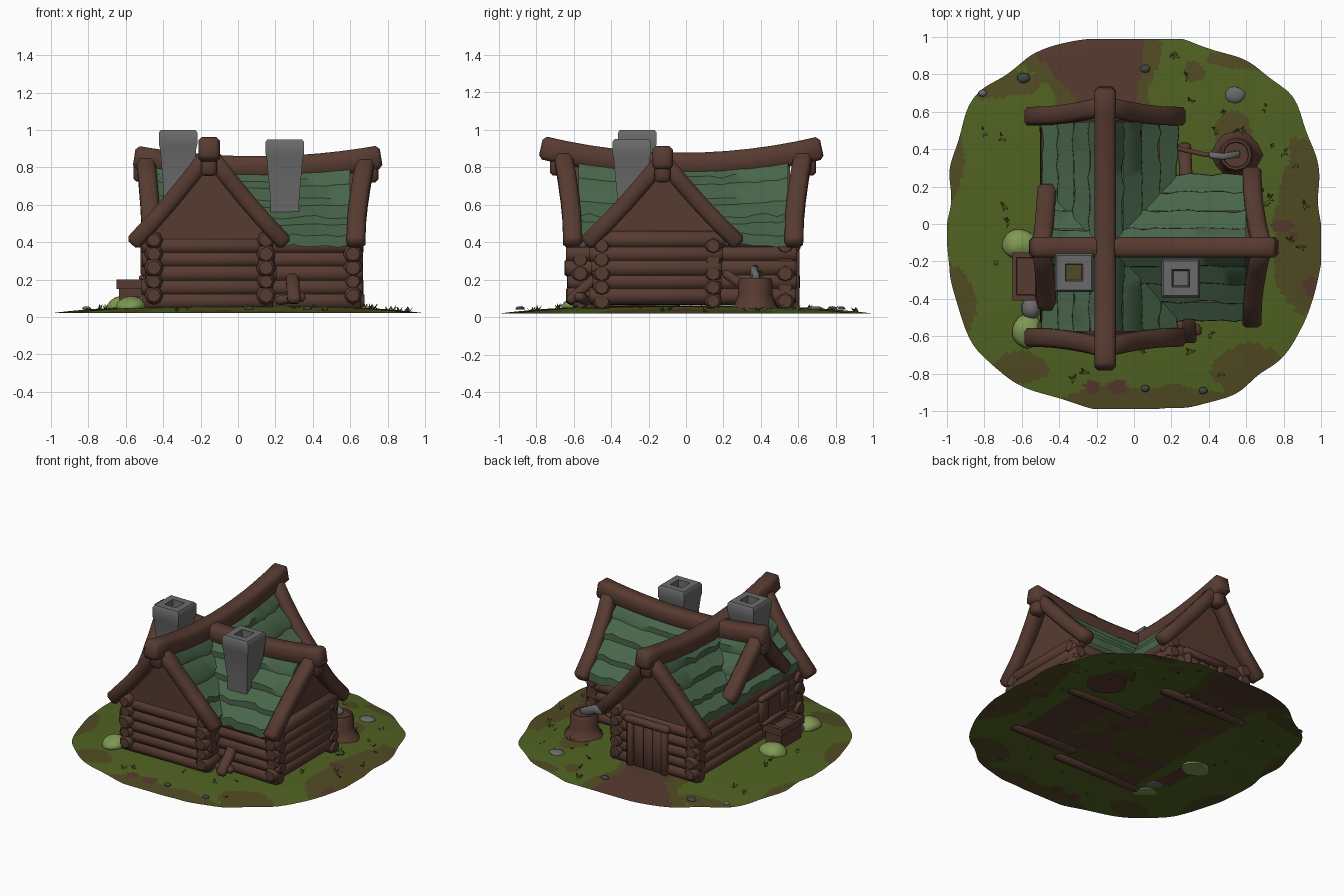
import bpy, bmesh, math, random
from mathutils import Vector, Matrix, noise

if "Cube" in bpy.data.objects:
    bpy.data.objects.remove(bpy.data.objects["Cube"])
random.seed(4)

def mat(name, r, g, b):
    lin = lambda c: ((c / 255 + 0.055) / 1.055) ** 2.4 if c > 10 else c / 255 / 12.92
    m = bpy.data.materials.new(name)
    m.diffuse_color = (lin(r), lin(g), lin(b), 1)
    m.use_nodes = True
    m.node_tree.nodes["Principled BSDF"].inputs["Base Color"].default_value = m.diffuse_color
    return m

WOOD = mat("wood brown", 87, 59, 49)
ROOF = mat("roof green", 73, 102, 75)
STONE = mat("stone grey", 106, 106, 106)
SLATE = mat("dark slate", 64, 72, 68)
GRASS = mat("grass green", 80, 98, 34)
OLIVE = mat("olive earth", 80, 74, 34)
DIRT = mat("dirt brown", 84, 57, 46)
BUSH = mat("bush light green", 126, 152, 82)

def finish(name, bm, mats, bevel=0.0, recalc=True):
    if recalc:
        bmesh.ops.recalc_face_normals(bm, faces=bm.faces)
    if bevel:
        es = [e for e in bm.edges if e.is_manifold and e.calc_face_angle(0) > 0.9]
        bmesh.ops.bevel(bm, geom=es, offset=bevel, segments=1, affect='EDGES', clamp_overlap=True)
    me = bpy.data.meshes.new(name)
    bm.to_mesh(me)
    bm.free()
    for m in mats:
        me.materials.append(m)
    o = bpy.data.objects.new(name, me)
    bpy.context.collection.objects.link(o)
    bpy.ops.object.select_all(action='DESELECT')
    o.select_set(True)
    bpy.context.view_layer.objects.active = o
    bpy.ops.object.shade_smooth_by_angle(angle=math.radians(50))
    return o

def loft(bm, rings):
    """Join closed rings of points and cap both ends."""
    vs = [[bm.verts.new(p) for p in r] for r in rings]
    n = len(vs[0])
    for a, b in zip(vs, vs[1:]):
        for i in range(n):
            bm.faces.new((a[i], a[(i + 1) % n], b[(i + 1) % n], b[i]))
    bm.faces.new(vs[0][::-1])
    bm.faces.new(vs[-1])

SQUARE = ((-1, -1), (1, -1), (1, 1), (-1, 1))
def beam(name, pts, side, w, h, m=WOOD, bevel=0.016):
    """Squared timber following pts; w along 'side', h across it."""
    pts, side = [Vector(p) for p in pts], Vector(side)
    rings = []
    for i, p in enumerate(pts):
        t = (pts[min(i + 1, len(pts) - 1)] - pts[max(i - 1, 0)]).normalized()
        up = side.cross(t).normalized()
        rings.append([p + side * (w / 2 * a) + up * (h / 2 * b) for a, b in SQUARE])
    bm = bmesh.new()
    loft(bm, rings)
    return finish(name, bm, [m], bevel)

def log_into(bm, a, b, r):
    """Round log with softened ends."""
    a, b = Vector(a), Vector(b)
    t = (b - a).normalized()
    s = t.cross(Vector((0, 0, 1))).normalized()
    u = s.cross(t)
    loft(bm, [[p + s * (q * math.cos(k * math.pi / 4)) + u * (q * math.sin(k * math.pi / 4))
               for k in range(8)]
              for p, q in ((a, r * .7), (a + t * .02, r), (b - t * .02, r), (b, r * .7))])

def box(name, lo, hi, m=WOOD, bevel=0.01):
    ym, zm = (lo[1] + hi[1]) / 2, (lo[2] + hi[2]) / 2
    return beam(name, [(lo[0], ym, zm), (hi[0], ym, zm)], (0, 1, 0),
                hi[1] - lo[1], hi[2] - lo[2], m, bevel)

# The two crossing wings: axis, ridge line position, ridge height curve
CX, CY = -0.155, -0.125
def P(axis, along, off, z):
    return Vector((CX + off, along, z)) if axis == 'y' else Vector((along, CY + off, z))
RIDGE = {'y': lambda s: 0.815 + 0.09 * ((s + .02) / 0.75) ** 2,
         'x': lambda s: 0.797 + 0.058 * ((s - .1) / 0.66) ** 2}

# Ground: thin domed sheet, coloured by path, house floor and patch rules
PATCHES = [(.93, 0, .17, .5), (.12, -.97, .5, .1), (.62, -.78, .2, .16), (-.95, -.4, .1, .2), (-.6, -.78, .13, .08),
           (-.97, .35, .06, .25), (-.72, .76, .2, .08), (.62, .88, .22, .05), (.32, .81, .06, .06), (.52, .5, .1, .1)]
BARE = [(.8, -.01, .06, .03), (.86, -.06, .04, .03), (.95, -.33, .05, .06), (-.23, -.87, .035, .035), (-.08, -.87, .04, .03)]
def ground_mat(c):
    n = noise.noise(Vector((c.x * 5, c.y * 5, 3.1)))
    inside = lambda l: any(math.hypot((c.x - x) / a, (c.y - y) / b) < 1 + .45 * n for x, y, a, b in l)
    if (-.45 < c.x < .15 and -.56 < c.y < .5) or (.1 < c.x < .6 and -.45 < c.y < .15):
        return 2 if n > .08 or c.x > .3 else 1
    lo, hi = -.33 - max(0, c.y - .68) * .75 + n * .1, .06 + n * .08
    if c.y > .48 and lo < c.x < hi:
        return 2
    if c.y > .45 and lo - .11 < c.x < hi + .07:
        return 1
    return 2 if inside(BARE) else 1 if inside(PATCHES) else 0

bm = bmesh.new()
NR, NS = 70, 240
rings = []
for j in range(1, NR + 1):
    ring = []
    for i in range(NS):
        a = 2 * math.pi * i / NS
        c, s = math.cos(a), math.sin(a)
        R = (abs(c) ** 2.5 + abs(s) ** 2.5) ** (-.4)
        R = min(R * (1.0 + .04 * noise.noise(Vector((c * 4, s * 4, 0)))), 1 / abs(c) if c else 9, .99 / abs(s) if s else 9)
        f = j / NR
        ring.append(bm.verts.new((R * f * c, R * f * s, .02 + .042 * (1 - f ** 3))))
    rings.append(ring)
mid = bm.verts.new((0, 0, .062))
for i in range(NS):
    k = (i + 1) % NS
    bm.faces.new((mid, rings[0][i], rings[0][k]))
    for a, b in zip(rings, rings[1:]):
        bm.faces.new((a[i], b[i], b[k], a[k]))
for f in bm.faces:
    f.material_index = ground_mat(f.calc_center_median())
finish("ground", bm, [GRASS, OLIVE, DIRT], recalc=False)

# Log walls with crossing corners
walls = [("front_wall", 'x', -.565, -.51, .2), ("back_wall", 'x', .53, -.51, .2),
         ("wing_front_wall", 'x', -.45, .12, .67), ("wing_back_wall", 'x', .145, .12, .67),
         ("left_wall", 'y', -.45, -.64, .6), ("inner_front_wall", 'y', .15, -.64, -.4),
         ("inner_back_wall", 'y', .15, .1, .6), ("wing_end_wall", 'y', .615, -.51, .2)]
for name, axis, c, a, b in walls:
    bm = bmesh.new()
    for i in range(5):
        z = .085 + .074 * i + (.03 if axis == 'y' else 0)
        a2, b2 = a + random.uniform(-.01, .015), b + random.uniform(-.015, .01)
        p, q = ((a2, c, z), (b2, c, z)) if axis == 'x' else ((c, a2, z), (c, b2, z))
        log_into(bm, p, q, random.uniform(.048, .054))
    finish(name, bm, [WOOD])

# Gable ends: panel, slanted barge boards and ridge bracket
gables = [("front", 'y', -.575, -1, -.605), ("back", 'y', .535, 1, .575),
          ("right", 'x', .60, 1, .63), ("left", 'x', -.42, -1, -.465)]
for name, axis, panel, sgn, board in gables:
    side = (0, 1, 0) if axis == 'y' else (1, 0, 0)
    bm = bmesh.new()
    top = RIDGE[axis](panel) - .02
    loft(bm, [[P(axis, panel + d, o, z) for o, z in ((-.35, .41), (.35, .41), (0, top))]
              for d in (-.02, .02)])
    finish(name + "_gable_panel", bm, [WOOD])
    lean, start = (.03, .2) if name == "left" else (.055, -.03)
    zt = RIDGE[axis](board) + .005
    for k, m in (("a", -1), ("b", 1)):
        pts = [P(axis, board + sgn * lean * t * t, m * .40 * (1 - t), .40 + (zt - .40) * t - .015 * math.sin(math.pi * t))
               for t in (start, .3, .5, .75, 1)]
        beam(f"{name}_barge_board_{k}", pts, side, .10, .088, bevel=.02)
    e = board + sgn * (lean + .02)
    beam(name + "_ridge_bracket", [P(axis, e, 0, zt - .12), P(axis, e, 0, zt)], side, .09, .085)

# Sagging ridge beams
for axis, a, b, w in (('y', -.775, .725, .115), ('x', -.555, .765, .11)):
    pts = [P(axis, s, 0, RIDGE[axis](s)) for s in (a + (b - a) * i / 12 for i in range(13))]
    beam(f"ridge_beam_{axis}", pts, (1, 0, 0) if axis == 'y' else (0, 1, 0), w, .125, bevel=.02)

# Shingle rows: overlapping slabs with a ragged lower edge
def roof(name, axis, sgn, a, b, step):
    bm = bmesh.new()
    n = round((b - a) / .06)
    for r in range(4):
        rings = []
        for i in range(n + 1):
            s = a + (b - a) * i / n
            wob = random.uniform(-.012, .012)
            zr = RIDGE[axis](s)
            def q(off, lift):
                f = off / .39
                return P(axis, s, sgn * off, zr + (.395 - zr) * f - .012 * math.sin(math.pi * min(f, 1)) + lift)
            u, l = r * step, (r + 1) * step + wob * .8
            rings.append([q(u, .005), q(l, .042), q(l + .002, -.014), q(u, -.02)])
        loft(bm, rings)
    finish(name, bm, [ROOF])
roof("main_roof_right", 'y', 1, -.575, .545, .097)
roof("main_roof_left", 'y', -1, -.575, .545, .084)
roof("wing_roof_front", 'x', -1, -.44, .60, .097)
roof("wing_roof_back", 'x', 1, -.44, .60, .097)

# Stone chimneys, flared to the top, with a flue
for name, x, y, zb, zt, floor in (("left_chimney", -.32, -.26, .42, 1.0, OLIVE),
                                  ("right_chimney", .25, -.29, .48, .95, STONE)):
    bm = bmesh.new()
    sec = [(zb, .074), (zt - .3, .078), (zt - .22, .086), (zt - .1, .097), (zt - .075, .103), (zt - .015, .103), (zt, .092),
           (zt, .046), (zt - .14, .04)]
    loft(bm, [[(x + h * a, y + h * b, z) for a, b in SQUARE] for z, h in sec])
    bm.faces.ensure_lookup_table()
    bm.faces[-1].material_index = 1
    finish(name, bm, [STONE, floor])

# Back door with planks and frame
for i in range(3):
    box(f"door_plank_{i}", (-.215 + .073 * i, .55, .05), (-.145 + .073 * i, .59, .35), bevel=.006)
for i, x in enumerate((-.24, .03)):
    box(f"door_post_{i}", (x - .022, .54, .045), (x + .022, .605, .37))
box("door_lintel", (-.28, .54, .355), (.07, .61, .40))

# Left window with shutters and sill
box("window_boards", (-.51, -.34, .23), (-.49, -.2, .37), WOOD, 0)
for i, y in enumerate((-.385, -.155)):
    box(f"window_shutter_{i}", (-.52, y - .042, .22), (-.48, y + .042, .38))
box("window_lintel", (-.525, -.43, .365), (-.46, -.11, .405))
box("window_sill", (-.53, -.41, .195), (-.46, -.13, .225))

# Wooden trough by the left wall
bm = bmesh.new()
sec = [(.045, .058, .115), (.15, .062, .118), (.15, .075, .128), (.2, .075, .128), (.2, .052, .1), (.17, .05, .098)]
loft(bm, [[(-.575 + u * a, -.28 + v * b, z) for a, b in SQUARE] for z, u, v in sec])
finish("trough", bm, [WOOD])

# Leaning timbers beside the wing
beam("leaning_timber_front", [(.30, -.63, .08), (.29, -.47, .22)], (1, 0, 0), .07, .055)
beam("lying_timber_front", [(.20, -.53, .085), (.36, -.57, .11)], (0, 1, 0), .06, .05)
beam("leaning_timber_back", [(.27, .43, .08), (.28, .20, .24)], (1, 0, 0), .07, .05)

# Chopping stump with axe
bm = bmesh.new()
prof = [(.045, 1.3), (.075, 1.08), (.12, .92), (.19, .92), (.208, .82), (.208, .7), (.2, .66)]
loft(bm, [[(.545 + .1 * f * math.cos(k * math.pi / 6) * (1 + (.12 if k % 3 == 0 and z < .08 else 0)),
            .37 + .1 * f * math.sin(k * math.pi / 6), z) for k in range(12)] for z, f in prof])
finish("chopping_stump", bm, [WOOD])
beam("axe_handle", [(.23, .405, .22), (.36, .375, .245), (.47, .36, .245)], (0, 1, 0), .025, .025, bevel=.006)
beam("axe_head", [(.40, .37, .25), (.47, .36, .245), (.56, .375, .205)], (0, 1, 0), .035, .055, STONE, .008)

# Rocks and bushes: squashed spheres flattened where they meet the ground
def blob(name, x, y, z, rx, ry, rz, m, sub=2):
    bm = bmesh.new()
    bmesh.ops.create_icosphere(bm, subdivisions=sub, radius=1)
    for v in bm.verts:
        v.co *= 1 + .12 * noise.noise(v.co * 1.5 + Vector((x * 9, y * 9, 0)))
        v.co.z = max(v.co.z, -.1)
    bmesh.ops.transform(bm, verts=bm.verts, matrix=Matrix.Translation((x, y, z)) @ Matrix.Diagonal((rx, ry, rz, 1)))
    finish(name, bm, [m])
blob("bush_back", -.61, -.11, .05, .095, .08, .06, BUSH, 3)
blob("bush_front", -.57, -.57, .05, .08, .09, .06, BUSH, 3)
blob("wall_stone", -.55, -.45, .055, .055, .065, .06, STONE)
for i, (x, y, r, m) in enumerate([(.54, .69, .055, STONE), (-.81, .70, .024, STONE), (.06, .83, .028, SLATE),
                                  (-.59, .78, .034, SLATE), (.06, -.88, .024, SLATE), (.37, -.89, .024, SLATE)]):
    blob(f"pebble_{i}", x, y, .042, r, r * .8, .016, m, 2)

# Scattered grass tufts: three leaning blades each
bm = bmesh.new()
count = 0
while count < 32:
    a, r = random.uniform(0, 6.283), random.uniform(.66, .95)
    x, y = r * math.cos(a), r * math.sin(a)
    if ground_mat(Vector((x, y, 0))) == 2:
        continue
    count += 1
    z = .02 + .042 * (1 - r ** 3)
    for k in range(3):
        b = random.uniform(0, 6.283)
        d, s = Vector((math.cos(b), math.sin(b), 0)), Vector((-math.sin(b), math.cos(b), 0)) * .01
        p = Vector((x, y, z - .005))
        bm.faces.new([bm.verts.new(v) for v in (p - s, p + s, p + d * .03 + Vector((0, 0, .03)))])
finish("grass_tufts", bm, [GRASS], recalc=False)
